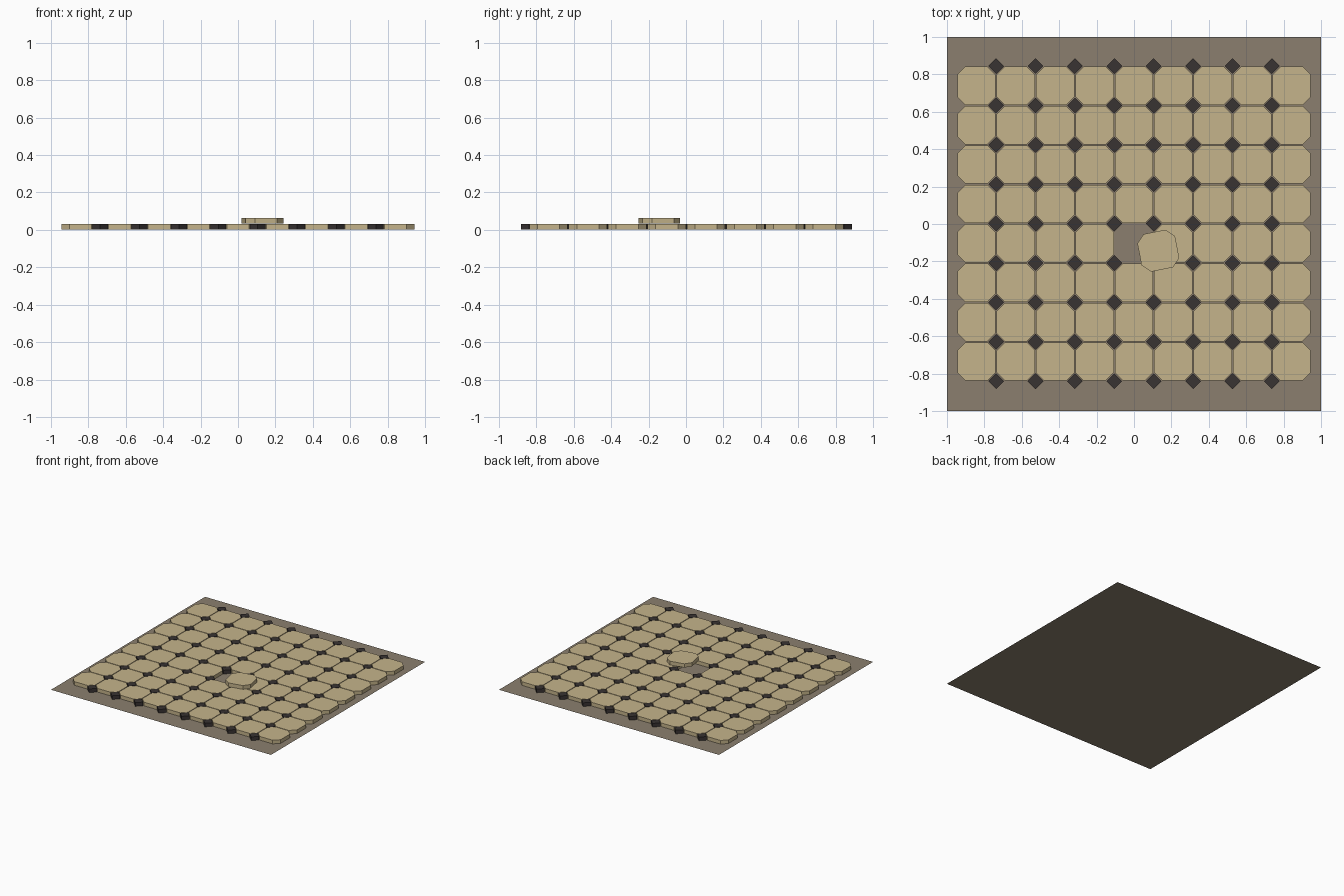
import bpy, bmesh, math

if "Cube" in bpy.data.objects:
    bpy.data.objects.remove(bpy.data.objects["Cube"])

PITCH = 0.2106          # tile spacing
COLS, ROWS = 9, 8
HALF, FLAT = 0.1025, 0.0595   # octagon half width, half length of its straight sides
DIAMOND = 0.042         # inset half diagonal
LOW, HIGH = 0.002, 0.032
Y_SHIFT = 0.002


def material(name, rgb):
    mat = bpy.data.materials.new(name)
    mat.diffuse_color = (*rgb, 1)
    mat.use_nodes = True
    mat.node_tree.nodes["Principled BSDF"].inputs["Base Color"].default_value = mat.diffuse_color
    return mat


def add_prism(bm, outline, cx, cy, z0, z1, angle=0):
    """Closed flat-sided prism from a counter-clockwise outline."""
    c, s = math.cos(angle), math.sin(angle)
    pts = [(cx + x * c - y * s, cy + x * s + y * c) for x, y in outline]
    low = [bm.verts.new((x, y, z0)) for x, y in pts]
    high = [bm.verts.new((x, y, z1)) for x, y in pts]
    bm.faces.new(high)
    bm.faces.new(low[::-1])
    n = len(pts)
    for i in range(n):
        j = (i + 1) % n
        bm.faces.new((low[i], low[j], high[j], high[i]))


def finish(bm, name, mat):
    mesh = bpy.data.meshes.new(name)
    bm.to_mesh(mesh)
    bm.free()
    mesh.materials.append(mat)
    obj = bpy.data.objects.new(name, mesh)
    bpy.context.collection.objects.link(obj)
    return obj


mortar = material("mortar brown", (0.258, 0.212, 0.156))
sand = material("sand tile", (0.558, 0.456, 0.258))
dark = material("dark inset", (0.040, 0.033, 0.032))

octagon = [(HALF, -FLAT), (HALF, FLAT), (FLAT, HALF), (-FLAT, HALF),
           (-HALF, FLAT), (-HALF, -FLAT), (-FLAT, -HALF), (FLAT, -HALF)]
diamond = [(DIAMOND, 0), (0, DIAMOND), (-DIAMOND, 0), (0, -DIAMOND)]

# Mortar bed: a single flat sheet
bm = bmesh.new()
bm.faces.new([bm.verts.new((x, y, 0)) for x, y in ((-1, -1), (1, -1), (1, 1), (-1, 1))])
finish(bm, "mortar_bed", mortar)

# Octagonal floor tiles, with one missing near the middle
bm = bmesh.new()
for i in range(COLS):
    for j in range(ROWS):
        if (i, j) == (4, 3):
            continue
        add_prism(bm, octagon, (i - (COLS - 1) / 2) * PITCH,
                  (j - (ROWS - 1) / 2) * PITCH + Y_SHIFT, LOW, HIGH)
finish(bm, "floor_tiles", sand)

# Dark diamonds between the columns, including both outer rows
bm = bmesh.new()
for i in range(COLS - 1):
    for j in range(ROWS + 1):
        add_prism(bm, diamond, (i - (COLS - 2) / 2) * PITCH,
                  (j - ROWS / 2) * PITCH + Y_SHIFT, LOW, HIGH)
finish(bm, "diamond_insets", dark)

# Lifted tile lying askew beside its hole
bm = bmesh.new()
add_prism(bm, octagon, 0.13, -0.143, HIGH + 0.001, 0.064, math.radians(11))
finish(bm, "loose_tile", sand)
